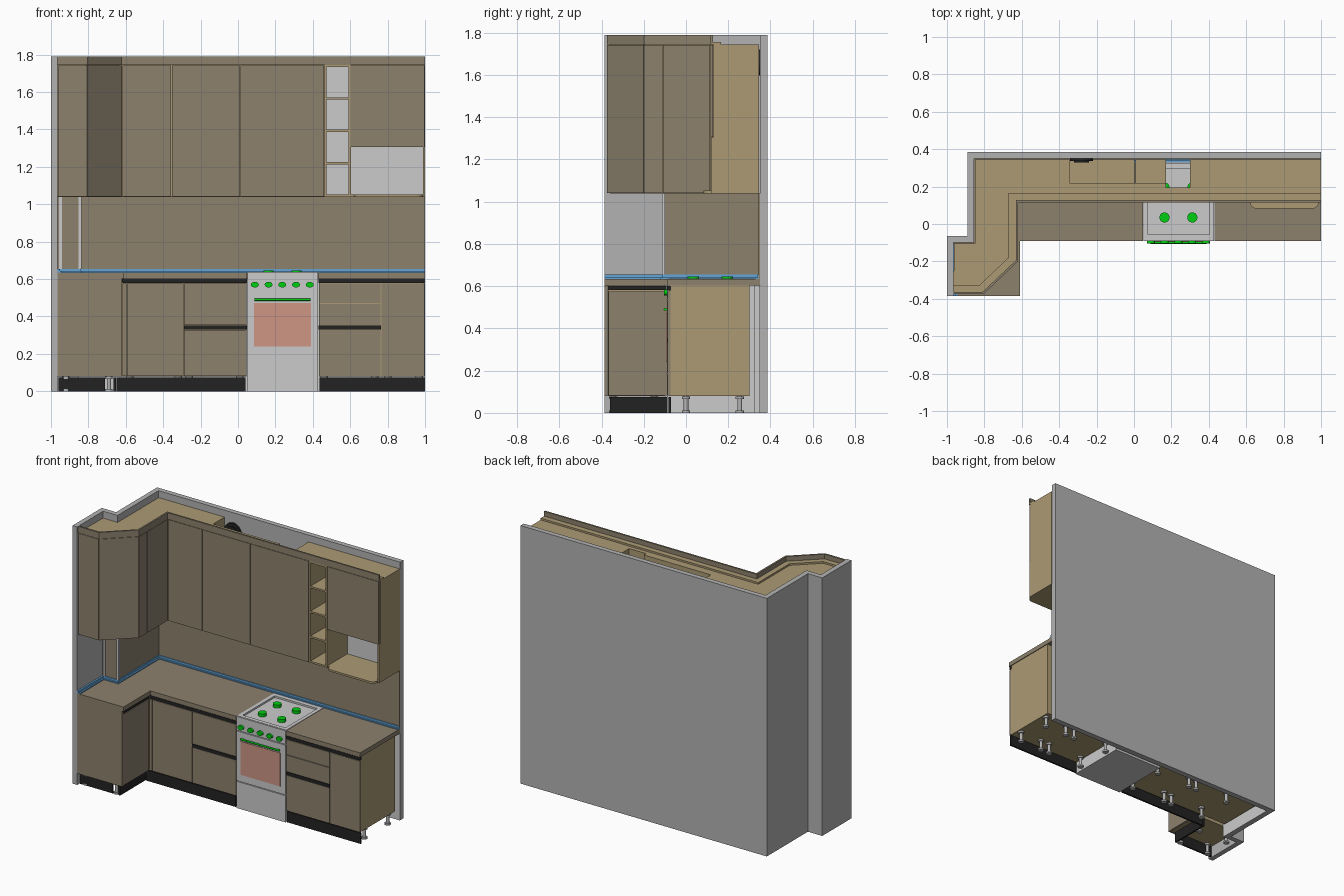
import bpy, bmesh, math
from mathutils import Vector, Matrix

cube = bpy.data.objects.get("Cube")
if cube:
    bpy.data.objects.remove(cube, do_unlink=True)


def material(name, rgb):
    m = bpy.data.materials.new(name)
    m.use_nodes = True
    m.diffuse_color = (*rgb, 1)
    m.node_tree.nodes["Principled BSDF"].inputs["Base Color"].default_value = (*rgb, 1)
    return m


BROWN = material("taupe_front", (0.262, 0.22, 0.153))
TAN = material("tan_board", (0.413, 0.323, 0.174))
WALL = material("wall_grey", (0.45, 0.45, 0.45))
LIGHT = material("light_grey", (0.6, 0.6, 0.6))
BLACK = material("black_trim", (0.016, 0.016, 0.016))
BLUE = material("blue_skirting", (0.127, 0.376, 0.68))
GREEN = material("green_knob", (0.0, 0.61, 0.005))
PINK = material("pink_glass", (0.61, 0.305, 0.235))


def finish(bm, name, mat):
    bmesh.ops.recalc_face_normals(bm, faces=bm.faces)
    mesh = bpy.data.meshes.new(name)
    bm.to_mesh(mesh)
    bm.free()
    ob = bpy.data.objects.new(name, mesh)
    mesh.materials.append(mat)
    bpy.context.collection.objects.link(ob)
    return ob


def prism(name, mat, outline, z0, z1):
    """Vertical extrusion of a plan outline."""
    bm = bmesh.new()
    face = bm.faces.new([bm.verts.new((x, y, z0)) for x, y in outline])
    up = bmesh.ops.extrude_face_region(bm, geom=[face])
    bmesh.ops.translate(bm, vec=(0, 0, z1 - z0),
                        verts=[v for v in up["geom"] if isinstance(v, bmesh.types.BMVert)])
    return finish(bm, name, mat)


def box(name, mat, x0, x1, y0, y1, z0, z1):
    return prism(name, mat, [(x0, y0), (x1, y0), (x1, y1), (x0, y1)], z0, z1)


def offset(path, d):
    """Mitred offset of an open path to its left."""
    pts = [Vector(p) for p in path]
    norms = [Vector((a.y - b.y, b.x - a.x)).normalized() for a, b in zip(pts, pts[1:])]
    out = []
    for i, p in enumerate(pts):
        n, m = norms[max(i - 1, 0)], norms[min(i, len(norms) - 1)]
        out.append(tuple(p + (n + m) * d / (1 + n.dot(m))))
    return out


def strip(name, mat, path, width, z0, z1):
    return prism(name, mat, list(path) + offset(path, width)[::-1], z0, z1)


def panel(name, mat, p, q, z0, z1, gap=0.002):
    """Door board standing on the line p-q, with a thin joint all round."""
    p, q = Vector(p), Vector(q)
    d = (q - p).normalized() * gap
    return strip(name, mat, [tuple(p + d), tuple(q - d)], 0.014, z0 + gap, z1 - gap)


def disc(name, mat, loc, r, depth, axis="Z", sx=1.0, segs=24):
    bm = bmesh.new()
    rot = {"Z": Matrix(), "Y": Matrix.Rotation(math.pi / 2, 4, "X"),
           "X": Matrix.Rotation(math.pi / 2, 4, "Y")}[axis]
    bmesh.ops.create_cone(bm, cap_ends=True, segments=segs, radius1=r, radius2=r, depth=depth,
                          matrix=Matrix.Translation(loc) @ rot @ Matrix.Diagonal((sx, 1, 1, 1)))
    ob = finish(bm, name, mat)
    bpy.ops.object.select_all(action="DESELECT")
    ob.select_set(True)
    bpy.context.view_layer.objects.active = ob
    bpy.ops.object.shade_smooth_by_angle(angle=math.radians(35))
    return ob


# Walls, backsplash and skirting all follow the same stepped room line
room = [(-0.965, -0.385), (-0.965, -0.1), (-0.855, -0.1), (-0.855, 0.35), (1, 0.35)]
strip("room_wall", WALL, room, 0.035, 0, 1.79)
strip("lower_wall_lining", LIGHT, room[2:], -0.004, 0.0, 0.6)
strip("backsplash", BROWN, room[1:], -0.006, 0.635, 1.04)
strip("skirting_base", BLUE, room, -0.022, 0.635, 0.642)
strip("skirting_back", BLUE, room, -0.012, 0.642, 0.655)
for x in (-0.95, -0.845):
    box("corner_trim", LIGHT, x - 0.008, x + 0.008, -0.114, -0.1, 0.655, 1.04)

# Worktop around the cooker
prism("worktop_left", BROWN, [(-0.965, -0.385), (-0.61, -0.385), (-0.61, -0.09), (0.048, -0.09),
                              (0.048, 0.35), (-0.855, 0.35), (-0.855, -0.1), (-0.965, -0.1)], 0.604, 0.635)
box("worktop_right", BROWN, 0.43, 1, -0.09, 0.35, 0.604, 0.635)
box("worktop_rear", BROWN, 0.048, 0.43, 0.33, 0.35, 0.604, 0.635)

# Base cabinets
LOW, TOP, FRONT = 0.08, 0.604, -0.088
box("base_body_left", TAN, -0.84, 0.046, -0.072, 0.30, LOW, TOP)
box("base_body_right", TAN, 0.432, 0.995, -0.08, 0.30, LOW, TOP)
box("base_body_return", TAN, -0.962, -0.636, -0.37, -0.1, LOW, TOP)
panel("return_end_panel", BROWN, (-0.965, -0.385), (-0.62, -0.385), LOW, TOP, 0)
panel("return_door", BROWN, (-0.62, -0.37), (-0.62, -0.088), LOW, 0.578)
panel("return_handle", BLACK, (-0.618, -0.37), (-0.618, -0.09), 0.58, 0.602)
fronts = [(-0.62, -0.595, LOW, 0.578), (-0.595, -0.29, LOW, 0.578),
          (-0.29, 0.048, LOW, 0.33), (-0.29, 0.048, 0.352, 0.578),
          (0.43, 0.765, LOW, 0.33), (0.43, 0.765, 0.352, 0.47),
          (0.43, 0.765, 0.47, 0.578), (0.765, 0.998, LOW, 0.578)]
for x0, x1, z0, z1 in fronts:
    panel("base_front", BROWN, (x0, FRONT), (x1, FRONT), z0, z1)
for x0, x1, z in [(-0.618, 0.048, 0.58), (0.43, 0.998, 0.58), (-0.29, 0.048, 0.33), (0.43, 0.765, 0.33)]:
    box("grip_rail", BLACK, x0, x1, FRONT - 0.001, -0.07, z, z + 0.022)

# Plinths and feet
box("plinth_main", BLACK, -0.65, 0.04, -0.082, -0.07, 0, 0.075)
box("plinth_right", BLACK, 0.435, 0.998, -0.082, -0.07, 0, 0.075)
box("plinth_return_front", BLACK, -0.96, -0.71, -0.36, -0.348, 0, 0.075)
box("plinth_return_side", BLACK, -0.665, -0.653, -0.36, -0.07, 0, 0.075)
feet = [(x, y) for x in (-0.58, -0.32, -0.26, 0.01, 0.46, 0.73, 0.8, 0.97) for y in (0.0, 0.255)]
feet += [(x, y) for x in (-0.92, -0.69) for y in (-0.345, -0.15)]
for x, y in feet:
    disc("foot_post", WALL, (x, y, 0.04), 0.011, 0.078, segs=12)
    disc("foot_pad", WALL, (x, y, 0.006), 0.02, 0.012, segs=12)
    disc("foot_flange", WALL, (x, y, 0.072), 0.02, 0.012, segs=12)

# Cooker
SX0, SX1, SY = 0.05, 0.428, -0.082
box("cooker_body", LIGHT, SX0, SX1, SY, 0.325, 0.0, 0.625)
for name, z0, z1 in [("cooker_drawer", 0.0, 0.185), ("cooker_door", 0.19, 0.535), ("cooker_controls", 0.54, 0.635)]:
    box(name, LIGHT, SX0, SX1, SY - 0.008, SY, z0, z1)
for x0, x1, y0, y1 in [(SX0, SX1, SY, -0.055), (SX0, SX1, 0.295, 0.325),
                       (SX0, 0.075, -0.055, 0.295), (0.403, SX1, -0.055, 0.295)]:
    box("hob_rim", LIGHT, x0, x1, y0, y1, 0.625, 0.637)
for x in (0.163, 0.312):
    for y in (0.035, 0.195):
        disc("burner", GREEN, (x, y, 0.635), 0.027, 0.022)
for i in range(5):
    disc("control_knob", GREEN, (0.09 + 0.0735 * i, -0.096, 0.57), 0.015, 0.018, "Y", 1.4)
box("oven_window", PINK, 0.085, 0.39, -0.094, -0.09, 0.24, 0.472)
disc("oven_handle", GREEN, (0.2375, -0.1, 0.49), 0.006, 0.3, "X", segs=12)
for x in (0.1, 0.375):
    box("oven_handle_bracket", GREEN, x - 0.006, x + 0.006, -0.1, -0.09, 0.485, 0.495)

# Wall cabinets: corner run, then straight run with service cut-outs
UZ, UT, CT = 1.04, 1.745, 1.79
face = [(-0.965, -0.375), (-0.805, -0.375), (-0.62, -0.2), (-0.62, 0.115), (1, 0.115)]
inner = offset(face, 0.016)
prism("wall_body_corner", TAN, inner[:4] + [(-0.636, 0.345), (-0.85, 0.345), (-0.85, -0.105), (-0.962, -0.105)], UZ, UT)
YF, YB = 0.131, 0.345
box("wall_body_left", TAN, -0.636, -0.345, YF, YB, UZ, UT)
box("wall_body_middle_front", TAN, -0.345, 0.17, YF, 0.22, UZ, UT)
box("wall_body_middle_rear_left", TAN, -0.345, 0.003, 0.22, YB, UZ, 1.55)
box("wall_body_middle_rear_right", TAN, 0.007, 0.17, 0.22, YB, UZ, 1.55)
box("wall_body_duct_front", TAN, 0.17, 0.30, YF, 0.195, UZ, UT)
box("wall_body_duct_side", TAN, 0.30, 0.463, YF, YB, UZ, UT)

# Wall doors
for (p, q) in [(face[0], face[1]), (face[1], face[2]), (face[2], (-0.62, -0.11)), ((-0.62, -0.11), face[3]),
               (face[3], (-0.355, 0.115)), ((-0.355, 0.115), (0.012, 0.115)), ((0.012, 0.115), (0.463, 0.115))]:
    panel("wall_door", BROWN, p, q, UZ, UT)

# Open bottle shelf
for x in (0.463, 0.592):
    box("shelf_side", TAN, x, x + 0.011, 0.115, YB, UZ, UT)
for i in range(5):
    z = UZ + i * (UT - UZ - 0.012) / 4
    box("shelf_board", TAN, 0.474, 0.592, 0.117, YB, z, z + 0.012)
box("shelf_back", LIGHT, 0.474, 0.592, 0.337, YB, UZ, UT)

# End unit: cupboard above an open niche with a bowed bottom board
box("end_cupboard", TAN, 0.603, 0.988, YF, YB, 1.305, UT)
panel("end_cupboard_door", BROWN, (0.603, 0.115), (0.998, 0.115), 1.305, UT)
box("end_side", TAN, 0.988, 1, YF, YB, 1.305, UT)
box("end_side_lower", TAN, 0.988, 1, 0.118, YB, UZ, 1.305)
box("niche_back", LIGHT, 0.603, 0.988, 0.337, YB, UZ, 1.305)
R = 0.035
bow = [(0.655 + R * math.cos(a), 0.117 + R * math.sin(a))
       for a in (math.pi * (1 + k / 12) for k in range(7))]
bow += [(0.953 + R * math.cos(a), 0.117 + R * math.sin(a))
        for a in (math.pi * (1.5 + k / 12) for k in range(7))]
prism("niche_bottom", TAN, [(0.603, YB), (0.603, 0.117)] + bow + [(0.988, YB)], UZ, UZ + 0.013)

# Cornice and wall vent
strip("cornice_front", BROWN, face, 0.012, UT, CT)
strip("cornice_base", TAN, offset(face, 0.012), 0.038, UT, UT + 0.012)
disc("vent_ring", BLACK, (-0.28, 0.343, 1.66), 0.062, 0.014, "Y", segs=32)
disc("vent_hub", BLACK, (-0.28, 0.337, 1.66), 0.04, 0.014, "Y", segs=32)
